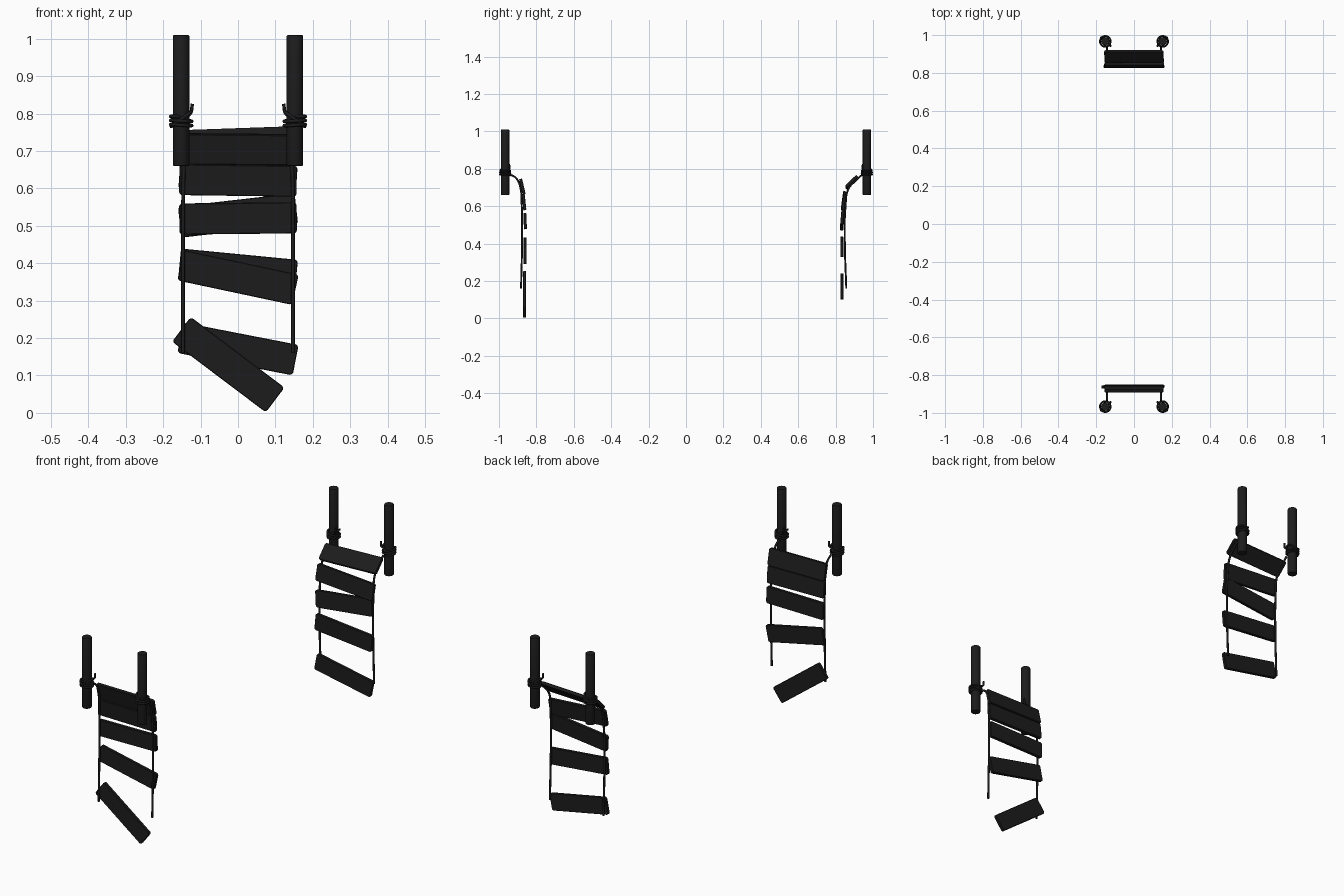
import bpy, bmesh
from math import sin, cos, pi, radians
from mathutils import Matrix, Euler

if "Cube" in bpy.data.objects:
    bpy.data.objects.remove(bpy.data.objects["Cube"])

dark = bpy.data.materials.new("dark_wood")
dark.diffuse_color = (0.012, 0.012, 0.012, 1)
dark.use_nodes = True
dark.node_tree.nodes["Principled BSDF"].inputs["Base Color"].default_value = dark.diffuse_color


def finish(name, bm):
    me = bpy.data.meshes.new(name)
    bm.to_mesh(me)
    bm.free()
    ob = bpy.data.objects.new(name, me)
    bpy.context.collection.objects.link(ob)
    me.materials.append(dark)
    return ob


def bevel(ob, width, segments=2):
    m = ob.modifiers.new("bevel", 'BEVEL')
    m.width, m.segments, m.limit_method = width, segments, 'ANGLE'


def post(name, x, y):
    bm = bmesh.new()
    bmesh.ops.create_cone(bm, cap_ends=True, segments=20, radius1=0.022, radius2=0.022,
                          depth=0.35, matrix=Matrix.Translation((x, y, 0.835)))
    for f in bm.faces:
        f.smooth = len(f.verts) == 4
    bevel(finish(name, bm), 0.003)


def plank(name, x, y, z, slope, lean, length=0.314, width=0.083):
    # lean tips the top edge towards -y, slope is the roll in degrees seen from the front
    bm = bmesh.new()
    bmesh.ops.create_cube(bm, size=1, matrix=Matrix.Diagonal((length, 0.016, width, 1)))
    # round the four outline corners a little
    edges = [e for e in bm.edges if abs(e.verts[0].co.y - e.verts[1].co.y) > 0.01]
    bmesh.ops.bevel(bm, geom=edges, offset=0.008, segments=2, profile=0.5, affect='EDGES')
    ob = finish(name, bm)
    ob.location = (x, y, z)
    ob.rotation_euler = Euler((radians(lean), radians(-slope), 0))
    bevel(ob, 0.002, 1)


def rope(name, pts, radius):
    cu = bpy.data.curves.new(name, 'CURVE')
    cu.dimensions = '3D'
    cu.bevel_depth, cu.bevel_resolution, cu.resolution_u = radius, 2, 5
    cu.use_fill_caps = True
    sp = cu.splines.new('BEZIER')
    sp.bezier_points.add(len(pts) - 1)
    for bp, p in zip(sp.bezier_points, pts):
        bp.co = p
        bp.handle_left_type = bp.handle_right_type = 'AUTO'
    cu.materials.append(dark)
    ob = bpy.data.objects.new(name, cu)
    bpy.context.collection.objects.link(ob)


PX, PY = 0.152, 0.967
# hanging rope profiles as (x, y, z) on the positive side of each end
hang = {
    "front": [(0.142, -0.935, 0.768), (0.142, -0.908, 0.75), (0.143, -0.887, 0.705),
              (0.146, -0.879, 0.62), (0.147, -0.876, 0.45), (0.147, -0.882, 0.16)],
    "back": [(0.142, 0.937, 0.765), (0.142, 0.905, 0.735), (0.143, 0.868, 0.692),
             (0.146, 0.853, 0.60), (0.147, 0.849, 0.42), (0.147, 0.857, 0.16)],
}

for end, s in (("front", -1), ("back", 1)):
    for side, m in (("left", -1), ("right", 1)):
        tag = f"{end}_{side}"
        post("post_" + tag, m * PX, s * PY)
        # hanging rope
        rope("rope_" + tag, [(m * x, y, z) for x, y, z in hang[end]], 0.005)
        # rope coiled round the post, ending in a loose tail on the inner side
        coil = []
        for i in range(25):
            a = -pi / 2 + i * 2 * pi / 10
            coil.append((m * (PX + 0.0285 * cos(a)), s * (PY + 0.0285 * sin(a)),
                         0.764 + 0.011 * i / 10 + 0.004 * cos(a)))
        coil += [(m * 0.128, s * 0.944, 0.80), (m * 0.122, s * 0.945, 0.826)]
        rope("rope_coil_" + tag, coil, 0.0045)
        # knot ring tilted across the coil
        ring = []
        for i in range(11):
            a = 0.3 + i * 2 * pi / 10
            ring.append((m * (PX + 0.027 * cos(a)), s * (PY + 0.027 * sin(a)),
                         0.785 - 0.02 * cos(a)))
        rope("rope_knot_" + tag, ring, 0.0045)

# planks of each broken half: x, y, z, slope, lean
front_planks = [(0, -0.875, 0.705, -0.5, 13), (0, -0.866, 0.622, -0.8, 6),
                (0, -0.860, 0.520, 0.6, 2), (0, -0.860, 0.362, -12, 0),
                (-0.026, -0.863, 0.129, -37, 0)]
back_planks = [(0, 0.886, 0.728, 2, -46), (0, 0.843, 0.629, -4, -8),
               (0, 0.836, 0.528, 6.5, -5), (0, 0.833, 0.383, -5.5, 0),
               (0, 0.834, 0.171, -11, 0)]
for end, rows in (("front", front_planks), ("back", back_planks)):
    for i, r in enumerate(rows):
        plank(f"plank_{end}_{i + 1}", *r)
